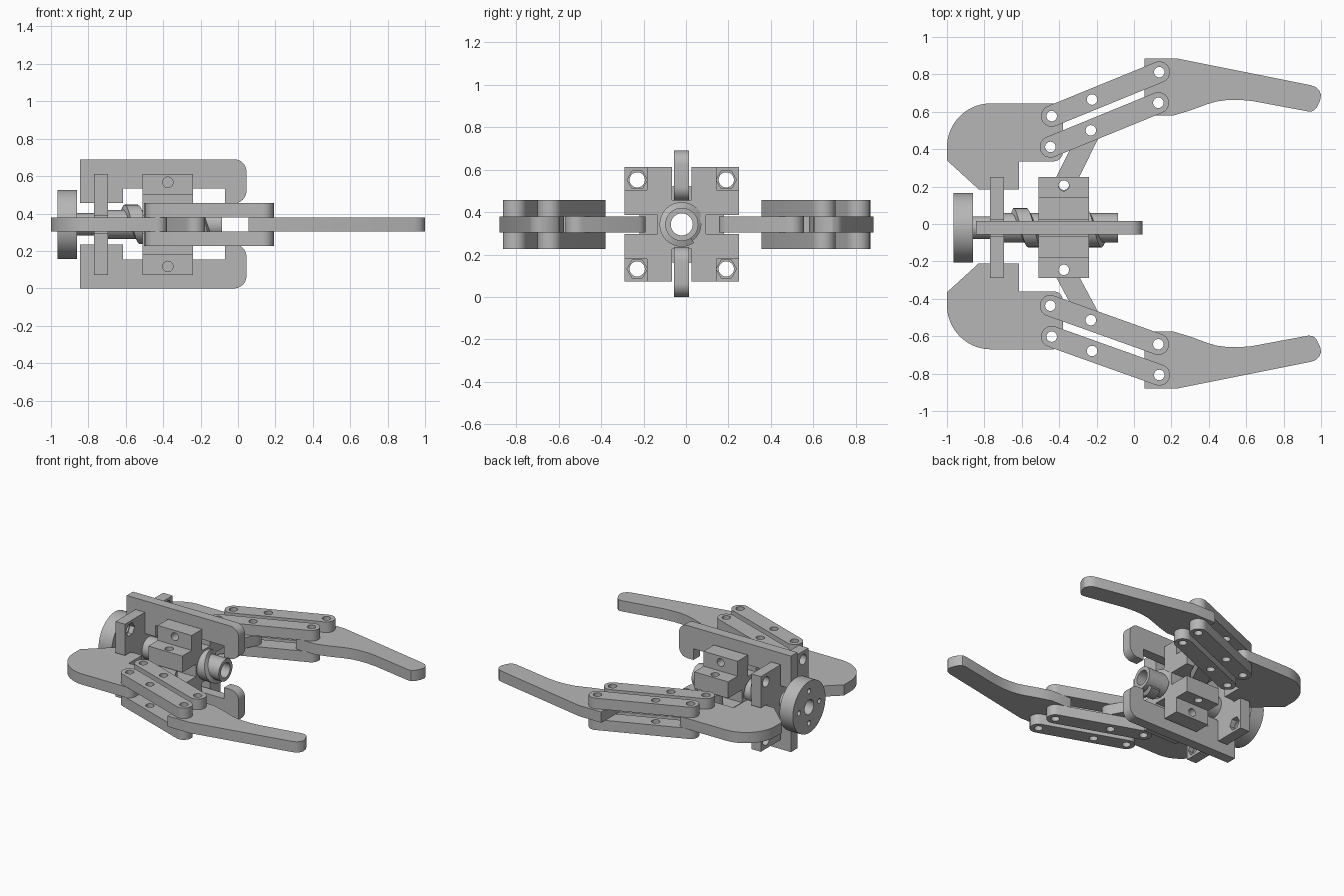
import bpy, bmesh
from math import pi, sin, cos, atan2
from mathutils import Matrix, Vector

if "Cube" in bpy.data.objects:
    bpy.data.objects.remove(bpy.data.objects["Cube"])

grey = bpy.data.materials.new("machined grey")
grey.use_nodes = True
GREY = (0.47, 0.47, 0.47, 1)
grey.diffuse_color = GREY
for node in grey.node_tree.nodes:
    if node.type == 'BSDF_PRINCIPLED':
        node.inputs["Base Color"].default_value = GREY

CY, CZ = -0.02, 0.342          # screw axis
PIN = 0.028                    # pin hole radius
PLANES = {                     # sketch plane -> world, extruded along its normal
    "xy": Matrix.Identity(4),
    "xz": Matrix(((1, 0, 0, 0), (0, 0, -1, 0), (0, 1, 0, 0), (0, 0, 0, 1))),
    "yz": Matrix(((0, 0, 1, 0), (1, 0, 0, 0), (0, 1, 0, 0), (0, 0, 0, 1))),
}
NORMAL = {"xy": Vector((0, 0, 1)), "xz": Vector((0, 1, 0)), "yz": Vector((1, 0, 0))}


def arc(cx, cy, r, a0, a1, n=10):
    return [(cx + r * cos(a0 + (a1 - a0) * i / n), cy + r * sin(a0 + (a1 - a0) * i / n))
            for i in range(n + 1)]


def circle(cx, cy, r, n=28):
    return arc(cx, cy, r, 0, 2 * pi, n)[:-1]


def capsule(p, q, r):
    a = atan2(q[1] - p[1], q[0] - p[0])
    return arc(*q, r, a - pi / 2, a + pi / 2, 14) + arc(*p, r, a + pi / 2, a + 3 * pi / 2, 14)


def finish(name, mesh):
    ob = bpy.data.objects.new(name, mesh)
    bpy.context.collection.objects.link(ob)
    mesh.materials.clear()
    mesh.materials.append(grey)
    smooth(ob)
    return ob


def smooth(ob):
    bpy.ops.object.select_all(action='DESELECT')
    ob.select_set(True)
    bpy.context.view_layer.objects.active = ob
    bpy.ops.object.shade_smooth_by_angle(angle=0.5)


def extrude(name, plane, lo, hi, outline, holes=()):
    """Flat outline with holes, extruded from lo to hi along the plane normal."""
    cu = bpy.data.curves.new(name, 'CURVE')
    cu.dimensions, cu.fill_mode, cu.extrude = '2D', 'BOTH', (hi - lo) / 2
    for loop in [outline, *holes]:
        sp = cu.splines.new('POLY')
        sp.points.add(len(loop) - 1)
        for pt, (a, b) in zip(sp.points, loop):
            pt.co = (a, b, 0, 1)
        sp.use_cyclic_u = True
    tmp = bpy.data.objects.new("sketch", cu)
    bpy.context.collection.objects.link(tmp)
    bpy.context.view_layer.update()
    dg = bpy.context.evaluated_depsgraph_get()
    mesh = bpy.data.meshes.new_from_object(tmp.evaluated_get(dg))
    bpy.data.objects.remove(tmp)
    mesh.transform(Matrix.Translation(NORMAL[plane] * (lo + hi) / 2) @ PLANES[plane])
    bm = bmesh.new()
    bm.from_mesh(mesh)
    bmesh.ops.remove_doubles(bm, verts=bm.verts, dist=1e-5)
    bmesh.ops.recalc_face_normals(bm, faces=bm.faces)
    bm.to_mesh(mesh)
    bm.free()
    return finish(name, mesh)


def cut(ob, plane, lo, hi, outline):
    cutter = extrude("cutter", plane, lo, hi, outline)
    cutter.hide_render = True
    mod = ob.modifiers.new("cut", 'BOOLEAN')
    mod.operation, mod.object, mod.solver = 'DIFFERENCE', cutter, 'EXACT'
    bpy.ops.object.select_all(action='DESELECT')
    bpy.context.view_layer.objects.active = ob
    ob.select_set(True)
    bpy.ops.object.modifier_apply(modifier=mod.name)
    bpy.data.objects.remove(cutter)
    smooth(ob)


def four_way(quarter_even, quarter_odd):
    """Repeat a top-side outline clockwise on all four sides of the axis."""
    pts = []
    for k in range(4):
        for a, b in (quarter_odd if k % 2 else quarter_even):
            for _ in range(k):
                a, b = b, -a
            pts.append((CY + a, CZ + b))
    return pts


# Hand wheel with bolt holes
bolts = [circle(CY + 0.115 * cos(k * pi / 2), CZ + 0.115 * sin(k * pi / 2), 0.018, 14) for k in range(4)]
extrude("hand_wheel", "yz", -0.965, -0.86, circle(CY, CZ, 0.185, 56), [circle(CY, CZ, 0.052)] + bolts)

# Hollow lead screw with a coarse helical thread
for name, lo, hi, r in (("screw_neck", -0.87, -0.73, 0.06), ("screw_core", -0.74, -0.085, 0.078)):
    extrude(name, "yz", lo, hi, circle(CY, CZ, r, 36), [circle(CY, CZ, 0.052)])
bm = bmesh.new()
section = [(-0.05, 0.07), (-0.036, 0.105), (0.036, 0.105), (0.05, 0.07)]
pitch, start, end, per_turn = 0.16, -0.61, -0.15, 32
steps = int((end - start) / pitch * per_turn)
rings = []
for i in range(steps + 1):
    a = 2 * pi * i / per_turn
    x = start + pitch * i / per_turn
    rings.append([bm.verts.new((x + dx, CY + r * cos(a), CZ + r * sin(a))) for dx, r in section])
for r0, r1 in zip(rings, rings[1:]):
    for j in range(4):
        bm.faces.new((r0[j], r0[j - 1], r1[j - 1], r1[j]))
bm.faces.new(rings[0])
bm.faces.new(rings[-1])
bmesh.ops.recalc_face_normals(bm, faces=bm.faces)
thread_mesh = bpy.data.meshes.new("screw_thread")
bm.to_mesh(thread_mesh)
bm.free()
finish("screw_thread", thread_mesh)

# Square mounting plate, slotted on each side, with hex pockets in the corners
W, S, ARM = 0.27, 0.045, 0.163


def notched(depth):
    return [(-W, W), (-S, W), (-S, depth), (S, depth), (S, W)]


corners = [(CY + i * 0.21, CZ + j * 0.21) for i in (-1, 1) for j in (-1, 1)]
plate = extrude("mounting_plate", "yz", -0.77, -0.695, four_way(notched(0.115), notched(0.2)),
                [circle(CY, CZ, 0.06)] + [circle(*c, 0.036) for c in corners])
for c in corners:
    cut(plate, "yz", -0.73, -0.65, circle(*c, 0.048, 6))

# Cross-shaped sliding nut with slotted arms and pin holes
arm = [(-ARM, ARM), (-ARM, W), (-S, W), (-S, 0.115), (S, 0.115), (S, W), (ARM, W)]
nut = extrude("sliding_nut", "yz", -0.51, -0.24, four_way(arm, arm), [circle(CY, CZ, 0.09, 36)])
for d in (-0.225, 0.225):
    cut(nut, "xz", CY - 0.3, CY + 0.3, circle(-0.375, CZ + d, PIN))
    cut(nut, "xy", CZ - 0.3, CZ + 0.3, circle(-0.375, CY + d, PIN))

# Hooked guide rails above and below
rail = ([(-0.845, 0.455), (-0.845, 0.69)] + arc(-0.02, 0.625, 0.065, pi / 2, 0)
        + arc(-0.02, 0.52, 0.065, 0, -pi / 2)
        + [(-0.07, 0.455), (-0.07, 0.535), (-0.615, 0.535), (-0.615, 0.455)])
extrude("upper_rail", "xz", CY - 0.037, CY + 0.035, rail)
extrude("lower_rail", "xz", CY - 0.037, CY + 0.035, [(x, 0.69 - z) for x, z in rail])

# Arms: base plate, drive link, parallel links and finger on each side
LOW, HIGH, LINK = 0.303, 0.38, 0.076
base = ([(-0.615, 0.185), (-0.615, 0.335)] + arc(-0.43, 0.385, 0.05, -pi / 2, 0, 6)
        + arc(-0.43, 0.595, 0.05, 0, pi / 2, 6) + arc(-0.765, 0.41, 0.235, pi / 2, pi, 18)
        + [(-1, 0.34), (-0.83, 0.185)])
finger = [(0.055, 0.58), (0.21, 0.58), (0.3, 0.607), (0.39, 0.64), (0.44, 0.655), (0.5, 0.663),
          (0.56, 0.664), (0.63, 0.658), (0.93, 0.602), (0.955, 0.603), (0.975, 0.62), (0.995, 0.66),
          (1, 0.69), (0.99, 0.715), (0.973, 0.732), (0.945, 0.742), (0.23, 0.885), (0.055, 0.885)]
base_pins = [(-0.44, 0.577), (-0.447, 0.412)]
finger_pins = [(0.135, 0.812), (0.13, 0.648)]


def flip(pts, total):
    return pts if total is None else [(x, total - y) for x, y in pts]


for side, base_flip, finger_flip in (("back", None, None), ("front", -0.025, 0.005)):
    bp, fp = flip(base_pins, base_flip), flip(finger_pins, finger_flip)
    extrude(side + "_base", "xy", LOW, HIGH, flip(base, base_flip), [circle(*p, PIN) for p in bp])
    extrude(side + "_finger", "xy", LOW, HIGH, flip(finger, finger_flip), [circle(*p, PIN) for p in fp])
    mids = []
    for row, p, q in zip(("outer", "inner"), bp, fp):
        mid = tuple(a + (b - a) * 0.375 for a, b in zip(p, q))
        mids.append(mid)
        for level, lo in (("lower", LOW - LINK), ("upper", HIGH)):
            extrude(f"{side}_{row}_{level}_link", "xy", lo, lo + LINK, capsule(p, q, 0.057),
                    [circle(*c, PIN) for c in (p, mid, q)])
    nut_pin = (-0.375, CY + (0.23 if side == "back" else -0.225))
    near = mids[1]
    extrude(side + "_drive_link", "xy", LOW, HIGH, capsule(nut_pin, near, 0.055),
            [circle(*c, PIN) for c in (nut_pin, near)])
